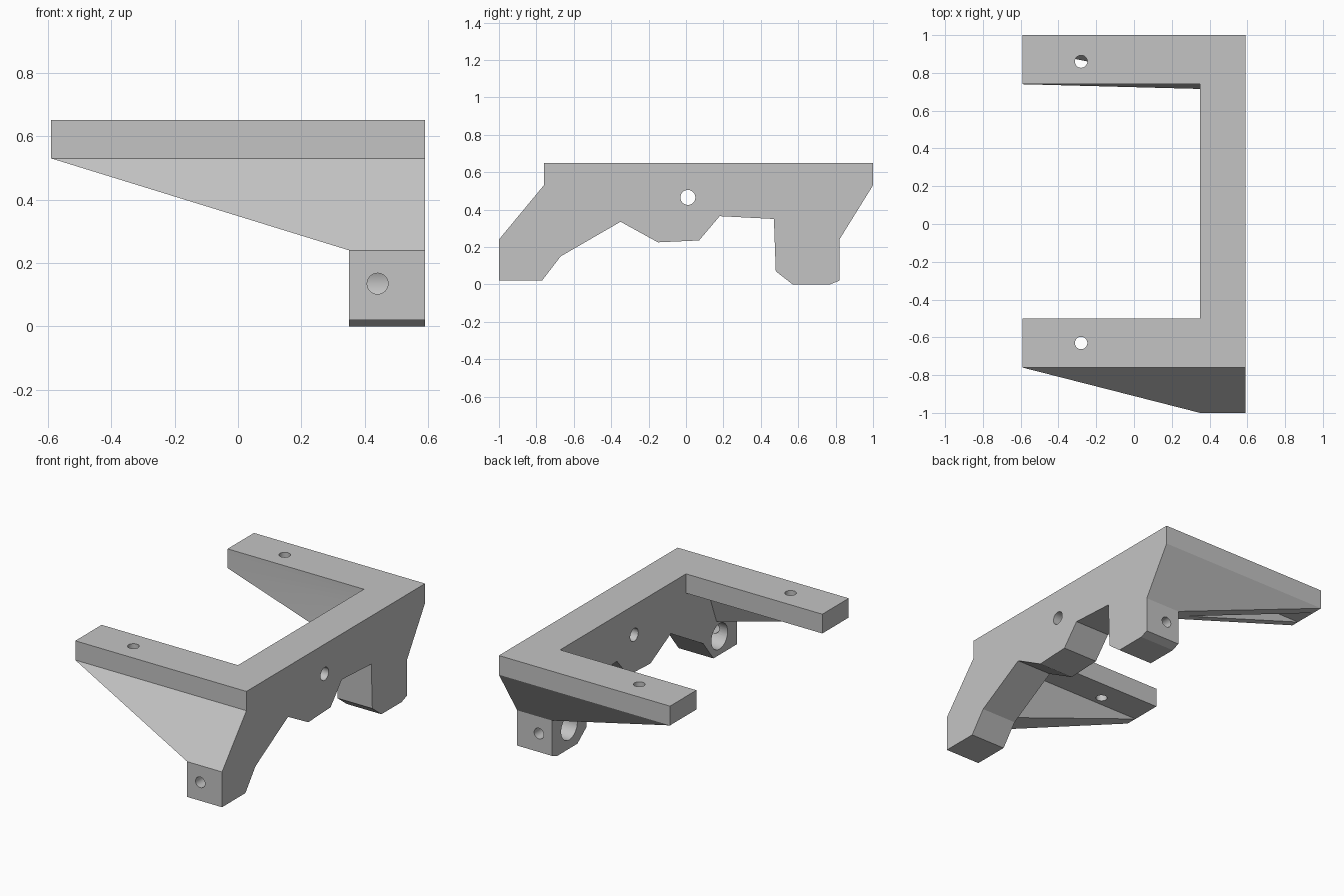
import bpy, bmesh, math
from mathutils import Vector

cube = bpy.data.objects.get("Cube")
if cube:
    bpy.data.objects.remove(cube, do_unlink=True)

grey = bpy.data.materials.new("plain_grey")
grey.use_nodes = True
grey.diffuse_color = (0.55, 0.55, 0.55, 1)
grey.node_tree.nodes["Principled BSDF"].inputs["Base Color"].default_value = (0.55, 0.55, 0.55, 1)

# Main levels: outer wall face, wall inner face, arm tip, slab bottom and top, leg top
OUT, INN, TIP = 0.59, 0.35, -0.59
SLAB, TOP, LEG = 0.53, 0.65, 0.24


def finish(name, bm):
    bmesh.ops.recalc_face_normals(bm, faces=bm.faces)
    mesh = bpy.data.meshes.new(name)
    bm.to_mesh(mesh)
    bm.free()
    mesh.materials.append(grey)
    obj = bpy.data.objects.new(name, mesh)
    bpy.context.scene.collection.objects.link(obj)
    return obj


def hull(name, points):
    bm = bmesh.new()
    for p in points:
        bm.verts.new(p)
    bmesh.ops.convex_hull(bm, input=bm.verts)
    bmesh.ops.dissolve_limit(bm, angle_limit=0.01, verts=bm.verts, edges=bm.edges)
    return finish(name, bm)


def box(name, x0, x1, y0, y1, z0, z1):
    return hull(name, [(x, y, z) for x in (x0, x1) for y in (y0, y1) for z in (z0, z1)])


def extrude_x(name, profile, x0, x1):
    bm = bmesh.new()
    face = bm.faces.new([bm.verts.new((x0, y, z)) for y, z in profile])
    new = bmesh.ops.extrude_face_region(bm, geom=[face])["geom"]
    bmesh.ops.translate(bm, vec=(x1 - x0, 0, 0),
                        verts=[v for v in new if isinstance(v, bmesh.types.BMVert)])
    return finish(name, bm)


def gusset(name, tip, upper, lower):
    # each pair is a y range: at the arm tip, under the slab, and at the leg top
    return hull(name, [(TIP, y, SLAB) for y in tip] + [(INN, y, SLAB) for y in upper]
                + [(INN, y, LEG) for y in lower])


def drill(name, start, end, radius):
    a, b = Vector(start), Vector(end)
    bm = bmesh.new()
    bmesh.ops.create_cone(bm, cap_ends=True, segments=32, radius1=radius,
                          radius2=radius, depth=(b - a).length)
    rot = (b - a).to_track_quat('Z', 'Y').to_matrix()
    bmesh.ops.rotate(bm, verts=bm.verts, matrix=rot)
    bmesh.ops.translate(bm, verts=bm.verts, vec=(a + b) / 2)
    return finish(name, bm)


def combine(target, other, operation):
    mod = target.modifiers.new(other.name, 'BOOLEAN')
    mod.operation, mod.solver, mod.object = operation, 'EXACT', other
    bpy.context.view_layer.objects.active = target
    bpy.ops.object.modifier_apply(modifier=mod.name)
    bpy.data.objects.remove(other, do_unlink=True)


# Side wall with both legs
bracket = extrude_x("bracket", [
    (-0.76, TOP), (1, TOP), (1, SLAB), (0.82, LEG), (0.82, 0.02), (0.77, 0),
    (0.57, 0), (0.48, 0.07), (0.47, 0.35), (0.18, 0.365), (0.07, 0.235),
    (-0.15, 0.225), (-0.35, 0.335), (-0.67, 0.15), (-0.77, 0.02), (-1, 0.02),
    (-1, LEG), (-0.76, SLAB)], INN, OUT)

# Arms and their tapering gussets
parts = [
    box("front_arm", TIP, INN, -0.76, -0.50, SLAB, TOP),
    box("back_arm", TIP, INN, 0.74, 1, SLAB, TOP),
    gusset("front_gusset", (-0.76, -0.69), (-0.76, -0.69), (-1, -0.80)),
    gusset("back_gusset", (0.93, 1), (0.93, 1), (0.74, 0.82)),
    gusset("back_inner_rib", (0.74, 0.79), (0.74, 0.79), (0.715, 0.76)),
]
for part in parts:
    combine(bracket, part, 'UNION')

# Screw holes, wall hole, blind leg bores and their cross holes
cuts = [drill("wall_hole", (0.2, 0.01, 0.465), (0.7, 0.01, 0.465), 0.04)]
for y in (-0.63, 0.86):
    cuts.append(drill("arm_hole", (-0.28, y, 0.5), (-0.28, y, 0.7), 0.033))
for bore_y, outer_y in ((-0.83, -1.1), (0.65, 0.9)):
    cuts.append(drill("leg_bore", (0.3, bore_y, 0.135), (0.53, bore_y, 0.135), 0.08))
    cuts.append(drill("cross_hole", (0.44, outer_y, 0.135), (0.44, bore_y, 0.135), 0.033))
for cut in cuts:
    combine(bracket, cut, 'DIFFERENCE')

# Smooth hole walls, sharp edges elsewhere
bpy.ops.object.select_all(action='DESELECT')
bracket.select_set(True)
bpy.context.view_layer.objects.active = bracket
bpy.ops.object.shade_smooth_by_angle(angle=math.radians(20))
